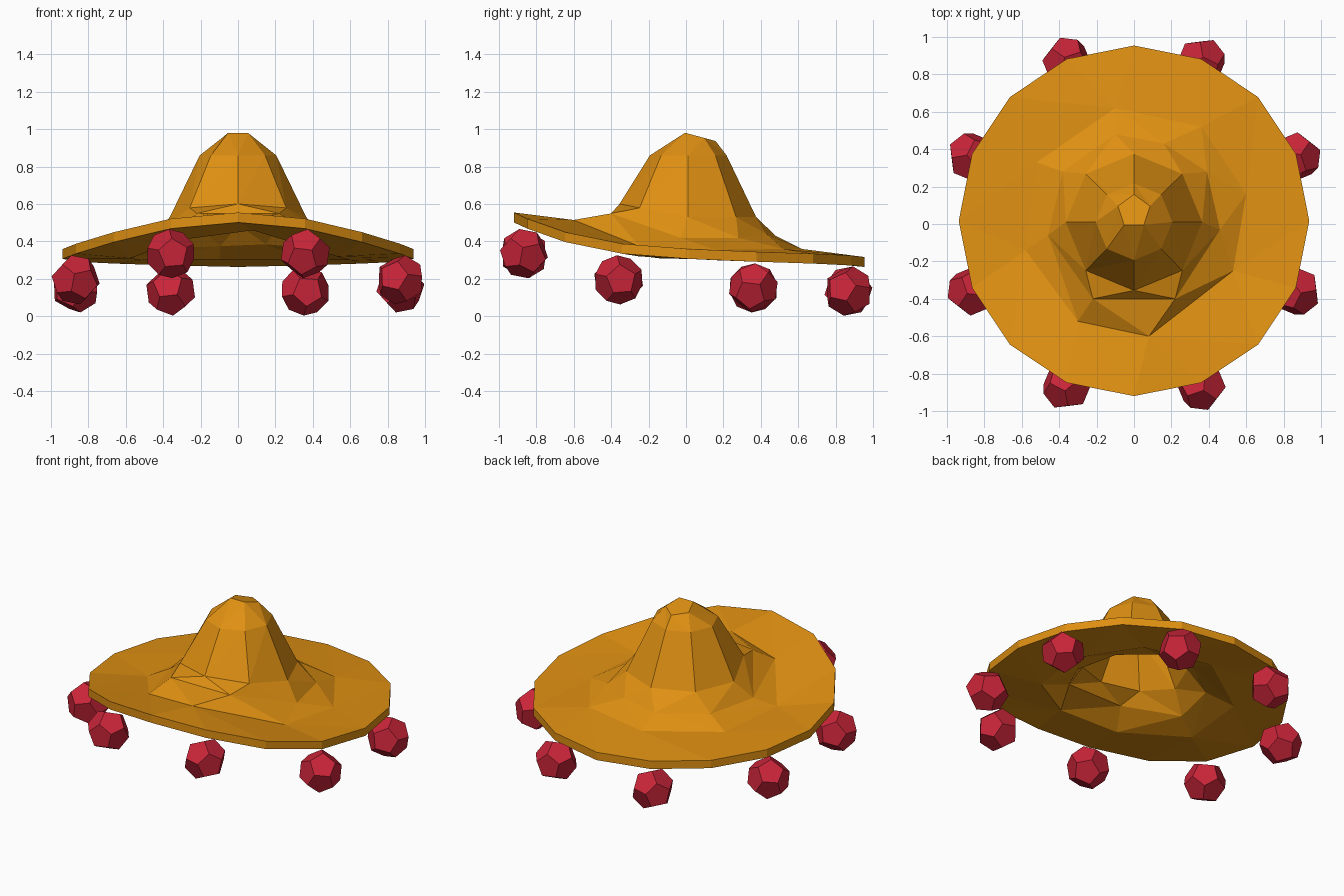
import bpy, bmesh, math
from mathutils import Vector, Euler

if "Cube" in bpy.data.objects:
    bpy.data.objects.remove(bpy.data.objects["Cube"])


def material(name, color):
    m = bpy.data.materials.new(name)
    m.diffuse_color = (*color, 1)
    m.use_nodes = True
    m.node_tree.nodes["Principled BSDF"].inputs["Base Color"].default_value = m.diffuse_color
    return m


orange = material("straw orange", (0.74, 0.28, 0.006))
red = material("pompom red", (0.58, 0.018, 0.04))


def finish(bm, name, mat):
    bmesh.ops.recalc_face_normals(bm, faces=bm.faces)
    me = bpy.data.meshes.new(name)
    bm.to_mesh(me)
    bm.free()
    me.materials.append(mat)
    ob = bpy.data.objects.new(name, me)
    bpy.context.collection.objects.link(ob)
    return ob


def stitch(bm, a, b):
    """Join two closed rings of any vertex count, matching them by angle."""
    tau = 2 * math.pi

    def angles(ring):
        c = sum((v.co for v in ring), Vector()) / len(ring)
        return sorted(((math.atan2(v.co.y - c.y, v.co.x - c.x) % tau, v)
                       for v in ring), key=lambda t: t[0])
    a, b = angles(a), angles(b)
    start = a[0][0]
    k = min(range(len(b)), key=lambda q: abs((b[q][0] - start + math.pi) % tau - math.pi))
    first = start + (b[k][0] - start + math.pi) % tau - math.pi
    b = b[k:] + b[:k]
    ua = [t[0] for t in a] + [start + tau]
    ub = [first + (t[0] - first) % tau for t in b] + [first + tau]
    i = j = 0
    n, m = len(a), len(b)
    while i < n or j < m:
        va, vb = a[i % n][1], b[j % m][1]
        if j >= m or (i < n and ua[i + 1] <= ub[j + 1]):
            i += 1
            bm.faces.new((va, a[i % n][1], vb))
        else:
            j += 1
            bm.faces.new((va, b[j % m][1], vb))


def circle(n, r, cy, zfun, turn=0.0):
    pts = []
    for k in range(n):
        t = math.radians(turn) + 2 * math.pi * k / n
        y = cy + r * math.sin(t)
        pts.append((r * math.cos(t), y, zfun(y)))
    return pts


# Brim edge heights from front to back, mirrored left and right
edge_z = [.555, .522, .45, .388, .36, .345, .335, .325, .317]
rim = []
for k in range(16):
    t = 2 * math.pi * k / 16
    rim.append((.937 * math.sin(t), .017 - .937 * math.cos(t), edge_z[min(k, 16 - k)]))

# Irregular fold where the brim starts to rise, and foot of the crown
fold = [(.08, -.6, .515), (.53, -.25, .375), (.6, .16, .355), (.36, .52, .36),
        (-.1, .62, .36), (-.52, .33, .355), (-.58, -.14, .365), (-.3, -.52, .465)]
foot = [(.22, -.40, .55), (.46, -.03, .42), (.39, .28, .42), (.16, .43, .44),
        (-.1, .48, .43), (-.38, .28, .42), (-.46, -.06, .42), (-.22, -.40, .55)]
waist = circle(8, .365, .01, lambda y: .53 + .2 * max(0, -y), -90)
shoulder = circle(8, .205, .012, lambda y: .86, -90)
top = circle(5, .09, .068, lambda y: .985 - .27 * (y + .02), -126)


def moved(ring, s, dz):
    return [(x * s, y * s, z - dz) for x, y, z in ring]


# Sombrero shell: hollow inside, brim underside, brim edge, top side, crown
layers = [moved(top, .8, .045), moved(shoulder, .8, .03), moved(waist, .88, .04),
          moved(foot, .93, .055), moved(fold, 1, .055), moved(rim, 1, .053),
          rim, fold, foot, waist, shoulder, top]
bm = bmesh.new()
rings = [[bm.verts.new(p) for p in layer] for layer in layers]
for a, b in zip(rings, rings[1:]):
    stitch(bm, a, b)
bm.faces.new(rings[0])
bm.faces.new(rings[-1])
finish(bm, "hat_crown_and_brim", orange)


# Pompoms: dodecahedra hanging around the brim
def pompom(name, x, y, z, r=.134):
    g = (1 + 5 ** .5) / 2
    s = (-1, 1)
    pts = [(i, j, k) for i in s for j in s for k in s]
    for i in s:
        for j in s:
            p = (0, i / g, j * g)
            pts += [p, p[1:] + p[:1], p[2:] + p[:2]]
    rot = Euler((.35, .2, math.atan2(y, x))).to_matrix()
    bm = bmesh.new()
    for p in pts:
        bm.verts.new(rot @ Vector(p) * (r / 3 ** .5) + Vector((x, y, z)))
    bmesh.ops.convex_hull(bm, input=bm.verts)
    bmesh.ops.dissolve_limit(bm, angle_limit=.02, verts=bm.verts, edges=bm.edges)
    finish(bm, name, red)


spots = [("front", .36, -.866, .335), ("side_front", .868, -.36, .195),
         ("side_back", .868, .36, .152), ("back", .36, .868, .135)]
for label, x, y, z in spots:
    for side, sx in (("right", 1), ("left", -1)):
        pompom(f"pompom_{label}_{side}", sx * x, y, z)
